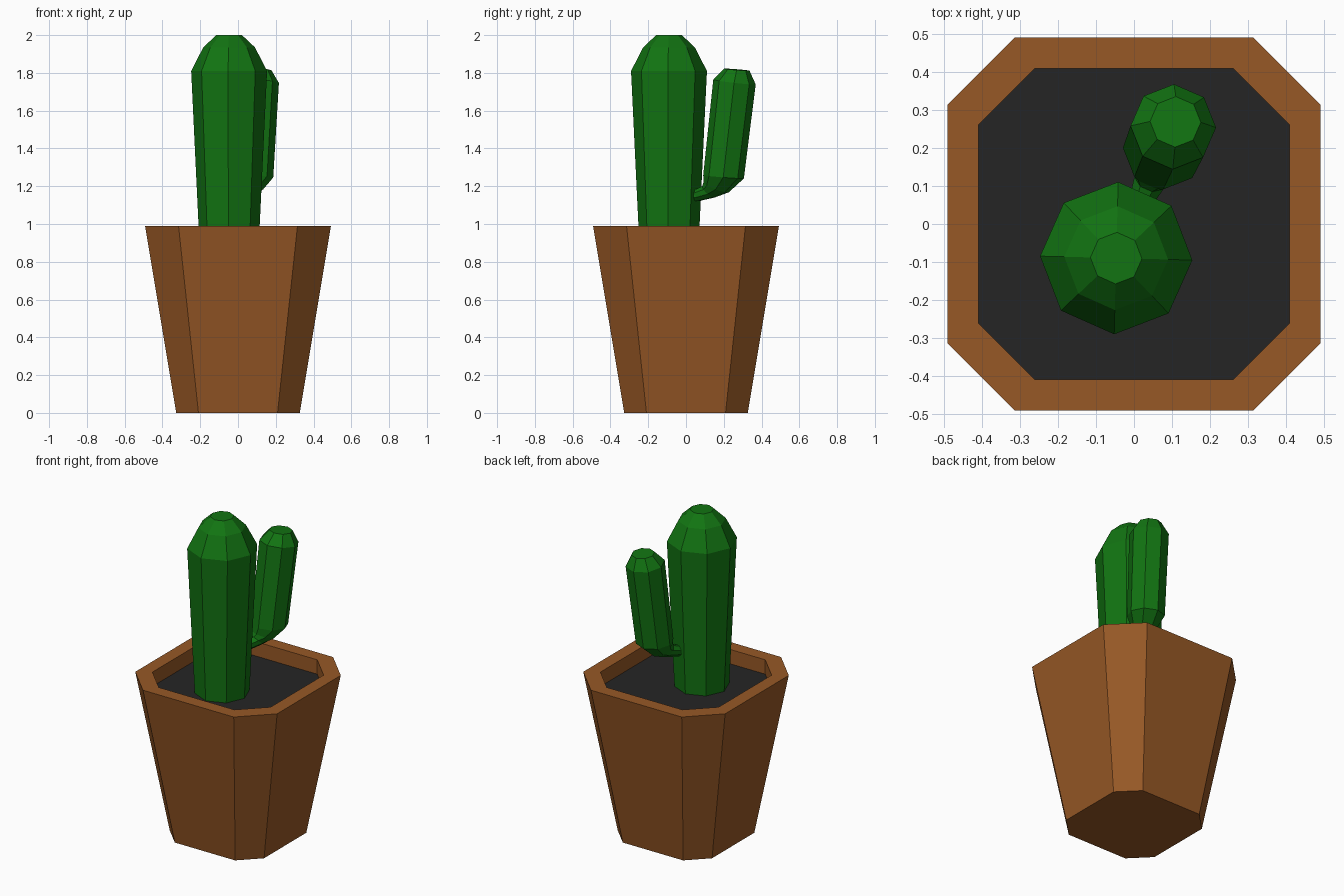
import bpy, bmesh, math
from mathutils import Vector

if "Cube" in bpy.data.objects:
    bpy.data.objects.remove(bpy.data.objects["Cube"])


def material(name, color):
    m = bpy.data.materials.new(name)
    m.diffuse_color = (*color, 1)
    m.use_nodes = True
    m.node_tree.nodes["Principled BSDF"].inputs["Base Color"].default_value = m.diffuse_color
    return m


def loft(name, rings, mat, cap_start=True, cap_end=True):
    """Skin a list of equal-length point rings and cap the ends."""
    bm = bmesh.new()
    vs = [[bm.verts.new(p) for p in ring] for ring in rings]
    n = len(vs[0])
    for a, b in zip(vs, vs[1:]):
        for i in range(n):
            j = (i + 1) % n
            bm.faces.new((a[i], a[j], b[j], b[i]))
    if cap_start:
        bm.faces.new(vs[0][::-1])
    if cap_end:
        bm.faces.new(vs[-1])
    me = bpy.data.meshes.new(name)
    bm.to_mesh(me)
    bm.free()
    me.materials.append(mat)
    ob = bpy.data.objects.new(name, me)
    bpy.context.collection.objects.link(ob)
    return ob


def chamfered_square(h, z):
    c = h * 0.64
    return [(h, -c, z), (h, c, z), (c, h, z), (-c, h, z),
            (-h, c, z), (-h, -c, z), (-c, -h, z), (c, -h, z)]


def octagon(center, normal, side, r, phase):
    """Eight points around center; side is the horizontal axis of the bend."""
    u = side.cross(normal).normalized()
    angles = [math.radians(phase + 45 * i) for i in range(8)]
    return [center + r * (math.cos(a) * u + math.sin(a) * side) for a in angles]


clay = material("clay brown", (0.31, 0.098, 0.019))
earth = material("dark soil", (0.018, 0.018, 0.018))
green = material("cactus green", (0.006, 0.175, 0.006))

# Pot with a thick rim and recessed inside
loft("pot", [chamfered_square(h, z) for h, z in
             ((0.327, 0), (0.492, 0.99), (0.41, 0.99), (0.41, 0.9))], clay, cap_end=False)

# Soil surface
loft("soil", [chamfered_square(0.41, 0.89), chamfered_square(0.41, 0.9)], earth)

# Main stem, widening upward to a faceted dome
base = Vector((-0.047, -0.09, 0))
up = Vector((0, 0, 1))
loft("main_stem", [octagon(base + up * z, up, Vector((0, 1, 0)), r, -1.5) for r, z in
                   ((0.157, 0.89), (0.201, 1.81), (0.137, 1.935), (0.068, 2.0))], green)

# Side arm: rings in a vertical plane (distance, height, radius, tilt from vertical)
az = math.radians(66.5)
out = Vector((math.cos(az), math.sin(az), 0))
side = up.cross(out)
arm = ((0.11, 1.15, 0.034, 90), (0.165, 1.153, 0.034, 80), (0.228, 1.17, 0.045, 45),
       (0.272, 1.193, 0.072, 22), (0.315, 1.25, 0.108, 5),
       (0.378, 1.752, 0.113, 7), (0.392, 1.817, 0.067, 5))
loft("side_arm", [octagon(base + out * t + up * z,
                          out * math.sin(math.radians(d)) + up * math.cos(math.radians(d)),
                          side, r, 22.5) for t, z, r, d in arm], green)
